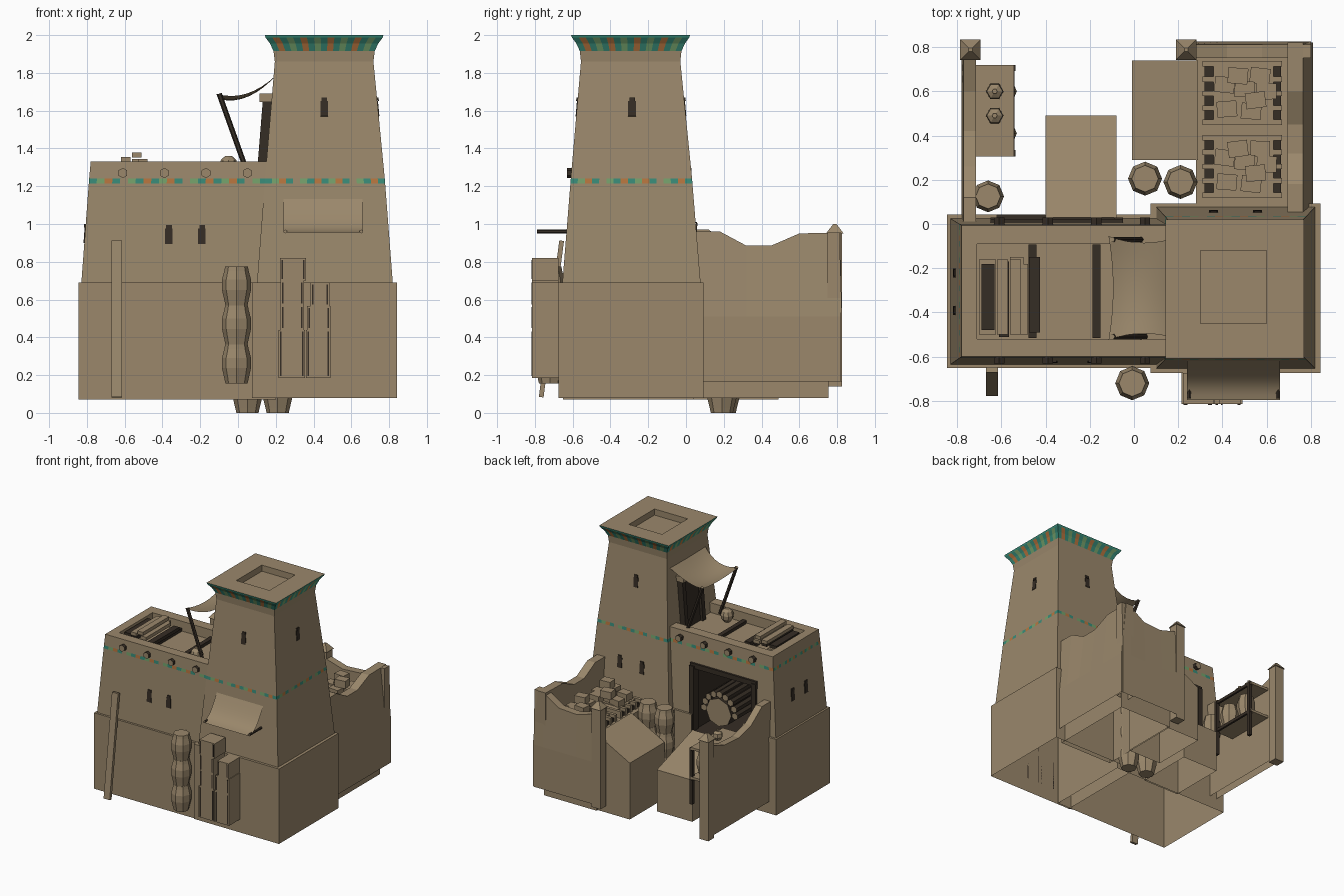
import bpy, bmesh, math, random
from mathutils import Vector, Matrix, Euler

if "Cube" in bpy.data.objects:
    bpy.data.objects.remove(bpy.data.objects["Cube"])
random.seed(4)

def mat(name, c):
    m = bpy.data.materials.new(name)
    m.diffuse_color = (*c, 1)
    m.use_nodes = True
    m.node_tree.nodes["Principled BSDF"].inputs["Base Color"].default_value = m.diffuse_color
    return m
CLAY = mat("clay", (.325, .245, .148))
WOOD = mat("dark_wood", (.036, .026, .018))
TEAL = mat("teal_paint", (.04, .26, .19))
GREEN = mat("green_paint", (.18, .36, .15))
ORANGE = mat("orange_paint", (.48, .18, .05))
ALL = [CLAY, WOOD, TEAL, GREEN, ORANGE]

def finish(name, bm, mats, smooth=False):
    bmesh.ops.recalc_face_normals(bm, faces=bm.faces)
    me = bpy.data.meshes.new(name)
    bm.to_mesh(me)
    bm.free()
    for m in mats:
        me.materials.append(m)
    for p in me.polygons:
        p.use_smooth = smooth
    ob = bpy.data.objects.new(name, me)
    bpy.context.collection.objects.link(ob)
    return ob

def open_bottom(ob):
    # the building is a hollow shell underneath
    bm = bmesh.new()
    bm.from_mesh(ob.data)
    low = min(v.co.z for v in bm.verts)
    bmesh.ops.delete(bm, geom=[f for f in bm.faces if all(v.co.z < low+.002 for v in f.verts)], context='FACES')
    bm.to_mesh(ob.data)
    bm.free()

def box(name, x0, x1, y0, y1, z0, z1, m=CLAY, rot=(0, 0, 0)):
    bm = bmesh.new()
    c = Vector(((x0+x1)/2, (y0+y1)/2, (z0+z1)/2))
    M = Matrix.Translation(c) @ Euler(rot).to_matrix().to_4x4() @ Matrix.Diagonal((x1-x0, y1-y0, z1-z0, 1))
    bmesh.ops.create_cube(bm, size=1, matrix=M)
    return finish(name, bm, [m])

def log(name, a, b, r, n=6):
    # pole between two points: dark bark, clay-coloured cut ends
    a, b = Vector(a), Vector(b)
    d = b - a
    bm = bmesh.new()
    M = Matrix.Translation((a+b)/2) @ d.to_track_quat('Z', 'Y').to_matrix().to_4x4()
    bmesh.ops.create_cone(bm, cap_ends=True, segments=n, radius1=r, radius2=r, depth=d.length, matrix=M)
    bm.normal_update()
    for f in bm.faces:
        f.material_index = 1 if abs(f.normal.dot(d.normalized())) < .5 else 0
    return finish(name, bm, [CLAY, WOOD])

def lathe(name, x, y, prof, n=8):
    bm = bmesh.new()
    rings = [[bm.verts.new((x+r*math.cos(2*math.pi*i/n), y+r*math.sin(2*math.pi*i/n), z)) for i in range(n)] for r, z in prof]
    for A, B in zip(rings, rings[1:]):
        for i in range(n):
            bm.faces.new((A[i], A[(i+1) % n], B[(i+1) % n], B[i]))
    bm.faces.new(rings[0])
    bm.faces.new(rings[-1])
    return finish(name, bm, [CLAY])

def pot(name, x, y, z, h=.207, r=.077):
    return lathe(name, x, y, [(r*.76, z), (r*.84, z+h*.14), (r, z+h*.4), (r, z+h*.66), (r*.84, z+h*.88), (r*.78, z+h)])

def loft(name, rings, n, colour):
    # stacked rectangles (x0,x1,y0,y1,z), each side cut into n cells coloured by rule
    bm = bmesh.new()
    R = []
    for x0, x1, y0, y1, z in rings:
        cs = [(x0, y0), (x1, y0), (x1, y1), (x0, y1)]
        R.append([bm.verts.new((cs[k][0]+(cs[(k+1) % 4][0]-cs[k][0])*i/n, cs[k][1]+(cs[(k+1) % 4][1]-cs[k][1])*i/n, z))
                  for k in range(4) for i in range(n)])
    for l in range(len(R)-1):
        for i in range(4*n):
            j = (i+1) % (4*n)
            bm.faces.new((R[l][i], R[l][j], R[l+1][j], R[l+1][i])).material_index = colour(l, i % n)
    bm.faces.new(R[0])
    bm.faces.new(R[-1])
    return finish(name, bm, ALL)

# tower with painted band, flared cornice and sunken roof
band = [2, 3, 4, 2, 0, 3, 2, 4]
corn = [2, 4, 2, 3]
def tower_colour(l, i):
    return band[i % 8] if l == 1 else corn[i % 4] if l in (4, 5) else 2 if l == 6 else 0
tower = loft("tower", [(.10, .82, -.655, .078, .68), (.141, .779, -.612, .034, 1.215), (.143, .777, -.61, .032, 1.24),
                       (.195, .717, -.556, -.03, 1.86), (.188, .724, -.562, -.024, 1.915), (.170, .742, -.58, -.006, 1.955),
                       (.146, .766, -.604, .017, 1.987), (.142, .77, -.608, .021, 2.0),
                       (.30, .60, -.45, -.12, 2.0), (.30, .60, -.45, -.12, 1.95)], 17, tower_colour)
# lower house with parapet
house = loft("house", [(-.83, .2, -.635, .025, .68), (-.79, .2, -.607, 0, 1.215), (-.788, .2, -.606, -.001, 1.24),
                       (-.78, .2, -.60, -.006, 1.33), (-.71, .19, -.52, -.09, 1.33), (-.71, .19, -.52, -.09, 1.25)],
             24, lambda l, i: band[i % 8] if l == 1 else 0)
plinth = box("house_plinth", -.845, .2, -.652, .042, .07, .69)
plinth2 = box("tower_plinth", .075, .843, -.675, .092, .078, .69)

# rear doorway cut into house and plinth
cutter = box("door_cutter", -.62, -.08, -.5, .2, .55, 1.08, WOOD)
for ob in (house, plinth):
    if ob is plinth:
        ob.data.materials.append(WOOD)
    md = ob.modifiers.new("door", 'BOOLEAN')
    md.object, md.operation, md.solver, md.material_mode = cutter, 'DIFFERENCE', 'EXACT', 'TRANSFER'
    bpy.context.view_layer.objects.active = ob
    bpy.ops.object.modifier_apply(modifier="door")
bpy.data.objects.remove(cutter)
for ob in (tower, plinth, plinth2):
    open_bottom(ob)
box("door_lintel", -.65, -.05, -.03, .022, 1.06, 1.10, WOOD)
for x in (-.63, -.07):
    box("door_jamb", x-.02, x+.02, -.03, .03, .55, 1.08, WOOD)
# bundle of logs stored inside the doorway
log("log_bundle_core", (-.26, -.48, .72), (-.26, -.05, .72), .115, 8)
for i in range(9):
    a = math.pi*i/8
    log("bundle_log", (-.26+.14*math.cos(a), -.49, .72+.14*math.sin(a)), (-.26+.14*math.cos(a), -.06, .72+.14*math.sin(a)), .028)
for x in (-.57, -.51):
    log("bundle_log", (x, -.49, .59), (x, -.06, .59), .035)

# ceiling beams poking through front and rear walls
for x in (-.61, -.39, -.17, .05):
    log("roof_beam", (x, -.63, 1.27), (x, -.55, 1.27), .027)
    log("roof_beam_rear", (x, -.06, 1.27), (x, .03, 1.27), .027)

# slit windows: thin dark plates lying on the sloping walls
def window(x, y, z, tx, ty):
    for d, w, z0, z1 in ((-.001, .02, z-.05, z+.03), (0, .015, z+.03, z+.05)):
        if ty:
            box("window", x-.004, x+.004, y-w+d, y+w+d, z0, z1, WOOD, (0, ty, 0))
        else:
            box("window", x-w+d, x+w+d, y-.004, y+.004, z0, z1, WOOD, (tx, 0, 0))
for a in [(-.365, -.622, .945, -.05, 0), (-.19, -.622, .945, -.05, 0), (.457, -.577, 1.62, -.085, 0), (.457, -.006, 1.62, .09, 0),
          (.36, .056, .96, .08, 0), (.56, .056, .96, .08, 0), (.741, -.285, 1.62, 0, -.095), (-.811, -.22, .95, 0, .075), (-.811, -.39, .95, 0, .075)]:
    window(*a)

# tower door opening onto the roof
box("roof_door", .135, .2, -.36, -.18, 1.25, 1.63, WOOD, (0, .08, 0))
for y in (-.38, -.16):
    box("roof_door_jamb", .115, .17, y-.02, y+.02, 1.25, 1.65, WOOD, (0, .08, 0))
box("roof_door_lintel", .115, .2, -.41, -.13, 1.645, 1.69)

# cloth awnings
def cloth(name, f, n=8):
    bm = bmesh.new()
    g = [[bm.verts.new(f(i/n, j/n)) for j in range(n+1)] for i in range(n+1)]
    for i in range(n):
        for j in range(n):
            bm.faces.new((g[i][j], g[i+1][j], g[i+1][j+1], g[i][j+1]))
    return finish(name, bm, [CLAY], True)
def roof_sheet(u, v):
    bow = 4*u*(1-u)
    return (-.115+.32*u+.02*4*v*(1-v)*(1-u), -.29+(v-.5)*(.47-.06*bow), 1.69+.10*u-.05*bow-.03*4*v*(1-v)*(1-u))
cloth("roof_awning", roof_sheet)
cloth("front_awning", lambda u, v: (.24+.42*u, -.615-.18*v, 1.14-.185*v-.045*math.sin(math.pi*v)))
for x in (.25, .652):
    log("awning_rod", (x, -.62, .96), (x, -.79, .96), .01)
for y in (-.51, -.07):
    log("awning_pole", (-.1, y, 1.69), (.05, y, 1.27), .014)

# roof clutter: battens, plank pile, round jar
for x in (-.46, -.17):
    box("roof_batten", x-.018, x+.018, -.515, -.092, 1.24, 1.275, WOOD)
for x0, x1, y0, y1, z, m in [(-.70, -.625, -.5, -.16, 1.30, CLAY), (-.69, -.63, -.48, -.18, 1.325, WOOD), (-.61, -.565, -.51, -.17, 1.33, WOOD),
                             (-.56, -.50, -.44, -.15, 1.345, CLAY), (-.475, -.425, -.49, -.15, 1.31, WOOD),
                             (-.62, -.57, -.50, -.16, 1.355, CLAY), (-.53, -.48, -.50, -.18, 1.345, CLAY), (-.56, -.51, -.5, -.16, 1.378, CLAY)]:
    box("plank", x0, x1, y0, y1, z-.027, z, m)
lathe("round_jar", -.05, -.46, [(.02, 1.25), (.045, 1.28), (.05, 1.31), (.04, 1.34), (.018, 1.36)])

# pots stacked at the front and in the yard
for k in range(3):
    pot("front_pot", -.008, -.72, .155+.207*k)
for x, y in ((.05, .205), (.21, .19)):
    for k in range(4):
        pot("yard_pot", x, y, .194*k, .194)
pot("corner_pot", -.66, .125, .58, .21, .072)

# front crates with dark corner straps
def crate(x0, x1, y0, y1, z0, z1):
    box("crate", x0, x1, y0, y1, z0, z1)
    for x in (x0+.012, x1-.012):
        box("crate_strap", x-.004, x+.004, y0-.003, y1, z0+.01, z1-.01, WOOD)
for a in [(.215, .355, .185, .44), (.225, .35, .44, .57), (.225, .35, .57, .70), (.222, .36, .70, .82),
          (.36, .49, .185, .44), (.365, .49, .44, .565), (.385, .485, .565, .69)]:
    crate(a[0], a[1], -.815, -.675, a[2], a[3])
# plank leaning on the front wall
box("leaning_plank", -.67, -.615, -.725, -.70, .08, .915, CLAY, (-.13, 0, 0))

# yard walls: (position, top height) along an axis with battered outer face
def wall(name, pts, axis, outer, top, inner, z0):
    bm = bmesh.new()
    secs = []
    for t, z in pts:
        sec = [(outer, z0), (outer, .51), (top, z), (inner, z), (inner, z0)]
        secs.append([bm.verts.new((t, c, h) if axis == 'x' else (c, t, h)) for c, h in sec])
    for A, B in zip(secs, secs[1:]):
        for i in range(5):
            bm.faces.new((A[i], A[(i+1) % 5], B[(i+1) % 5], B[i]))
    bm.faces.new(secs[0])
    bm.faces.new(secs[-1])
    open_bottom(finish(name, bm, [CLAY]))
wall("yard_side_wall", [(.02, .96), (.18, .96), (.32, .885), (.45, .885), (.60, .95), (.82, .955)], 'y', .81, .765, .695, .165)
wall("yard_back_wall", [(.80, .955), (.72, .95), (.58, .86), (.42, .85), (.25, .90)], 'x', .826, .812, .75, .165)
wall("yard_left_wall", [(0, .97), (.12, .97), (.26, .87), (.42, .83), (.60, .84), (.78, .90)], 'y', -.78, -.772, -.715, .165)
for x in (-.74, .236):
    box("gate_post", x-.04, x+.04, .75, .826, .14, .95)
    bm = bmesh.new()
    bmesh.ops.create_cone(bm, cap_ends=True, segments=4, radius1=.066, radius2=.012, depth=.05,
                          matrix=Matrix.Translation((x, .788, .975)) @ Matrix.Rotation(math.pi/4, 4, 'Z'))
    finish("gate_post_cap", bm, [CLAY])
open_bottom(box("yard_floor", .28, .755, .05, .755, .08, .69))

# sloping ramps: top corners as (x, y, z), dropped to an open flat bottom
def ramp(name, top, z0):
    bm = bmesh.new()
    a = [bm.verts.new(p) for p in top]
    b = [bm.verts.new((p[0], p[1], z0)) for p in top]
    bm.faces.new(a)
    for i in range(4):
        bm.faces.new((a[i], a[(i+1) % 4], b[(i+1) % 4], b[i]))
    finish(name, bm, [CLAY])
ramp("door_ramp", [(-.4, .03, .56), (-.08, .03, .56), (-.08, .49, .41), (-.4, .49, .41)], .07)
ramp("yard_ramp", [(-.01, .29, .54), (.29, .29, .70), (.29, .74, .70), (-.01, .74, .54)], .08)

# two slatted bins piled with small boxes
for y0, y1 in ((.11, .41), (.44, .745)):
    box("bin_base", .32, .665, y0+.02, y1-.02, .68, .72, WOOD)
    for y in (y0+.02, y0+.085, y0+.15, y0+.215, y1-.02):
        box("bin_slat", .31, .67, y-.012, y+.012, .69, .745)
    box("bin_middle", .36, .63, y0+.02, y1-.02, .69, .74)
    for x, y, z0, z1 in ((.42, .08, .74, .80), (.53, .07, .74, .82), (.60, .16, .74, .80), (.50, .17, .74, .82),
                         (.41, .19, .74, .79), (.57, .23, .74, .80), (.47, .23, .80, .86), (.55, .12, .82, .88)):
        box("small_box", x-.045, x+.045, y0+y-.036, y0+y+.036, z0, z1, CLAY, (0, 0, random.uniform(-.15, .15)))

# shelf rack on the left wall
for z in (.56, .80):
    box("shelf_board", -.715, -.545, .305, .72, z-.014, z+.006)
    box("shelf_rail", -.556, -.54, .305, .72, z-.022, z+.002, WOOD)
for y in (.32, .705):
    box("shelf_post", -.56, -.535, y-.014, y+.014, .34, .80, WOOD)
for y in (.41, .60):
    pot("shelf_pot", -.60, y, .568, .17, .07)
for y in (.49, .60):
    lathe("lidded_jar", -.63, y, [(.025, .806), (.04, .83), (.036, .86), (.012, .875), (.012, .89)], 6)
